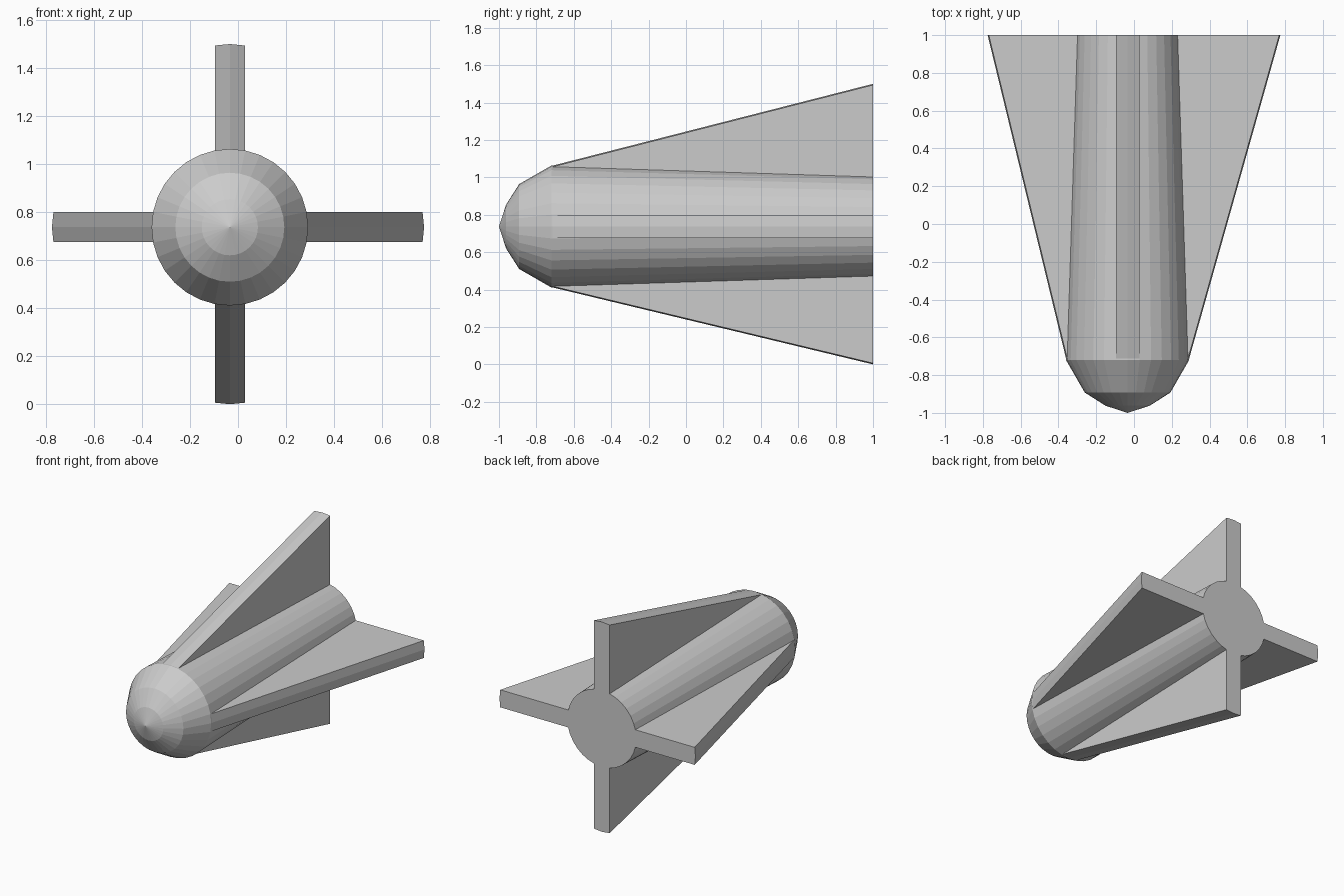
import bpy, bmesh
from math import cos, sin, pi
from mathutils import Matrix

if "Cube" in bpy.data.objects:
    bpy.data.objects.remove(bpy.data.objects["Cube"])

CX, CZ = -0.034, 0.737   # body axis runs along y
SIDES = 32


def make_object(name, bm):
    bmesh.ops.recalc_face_normals(bm, faces=bm.faces)
    mesh = bpy.data.meshes.new(name)
    bm.to_mesh(mesh)
    bm.free()
    obj = bpy.data.objects.new(name, mesh)
    bpy.context.collection.objects.link(obj)
    return obj


# Rocket body: rounded nose and slightly tapered barrel, lathed around y
def make_body():
    bm = bmesh.new()
    profile = [(-0.962, 0.117), (-0.892, 0.227), (-0.72, 0.326), (1.0, 0.273)]
    rings = [[bm.verts.new((CX + r * cos(2 * pi * i / SIDES), y,
                            CZ + r * sin(2 * pi * i / SIDES)))
              for i in range(SIDES)] for y, r in profile]
    tip = bm.verts.new((CX, -1.0, CZ))
    for i in range(SIDES):
        j = (i + 1) % SIDES
        bm.faces.new((tip, rings[0][i], rings[0][j]))
        for a, b in zip(rings, rings[1:]):
            bm.faces.new((a[i], b[i], b[j], a[j]))
    bm.faces.new(rings[-1])
    return make_object("rocket_body", bm)


# Tapered fin with a shallow ridge along its outer edge
def make_fin(name, turn, tip_radius):
    bm = bmesh.new()
    half, drop, root = 0.0625, 0.0062, 0.12
    ends = []
    for y, r in ((-0.72, 0.324), (1.0, tip_radius)):
        section = [(-half, root), (half, root), (half, r - drop),
                   (0, r), (-half, r - drop)]
        ends.append([bm.verts.new((x, y, z)) for x, z in section])
    a, b = ends
    bm.faces.new(a)
    bm.faces.new(b)
    for i in range(5):
        j = (i + 1) % 5
        bm.faces.new((a[i], a[j], b[j], b[i]))
    bm.transform(Matrix.Translation((CX, 0, CZ)) @ Matrix.Rotation(turn, 4, 'Y'))
    return make_object(name, bm)


body = make_body()
fins = [("top_fin", 0, 1.5 - CZ), ("right_fin", pi / 2, 0.775 - CX),
        ("bottom_fin", pi, CZ), ("left_fin", -pi / 2, 0.775 + CX)]

# Fuse the fins into the body so the rear face is one flush surface
for name, turn, radius in fins:
    fin = make_fin(name, turn, radius)
    fin.hide_render = True
    bpy.context.view_layer.objects.active = body
    mod = body.modifiers.new("join_" + name, 'BOOLEAN')
    mod.operation = 'UNION'
    mod.solver = 'EXACT'
    mod.object = fin
    bpy.ops.object.modifier_apply(modifier=mod.name)
    bpy.data.objects.remove(fin)
